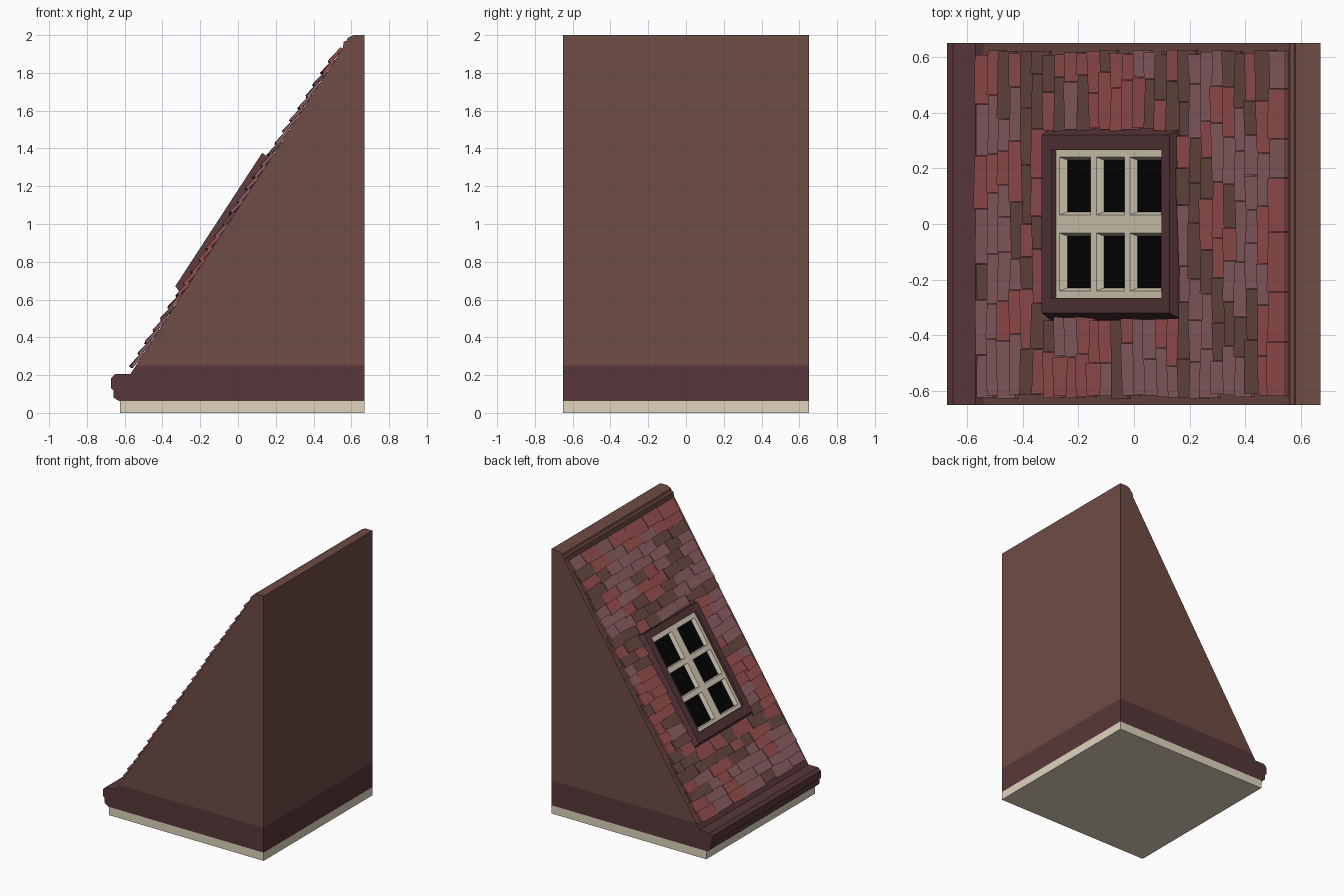
import bpy, bmesh, math, random
from mathutils import Vector, noise

if "Cube" in bpy.data.objects:
    bpy.data.objects.remove(bpy.data.objects["Cube"])

random.seed(4)
W = 0.65                                   # half depth of the roof piece
FOOT = Vector((-0.57, 0, 0.205))           # lower end of the roof slope
U = Vector((1.15, 0, 1.765)).normalized()  # direction up the slope
N = Vector((-U.z, 0, U.x))                 # outward slope normal


def mat(name, r, g, b):
    m = bpy.data.materials.new(name)
    m.diffuse_color = [(c / 255) ** 2.2 for c in (r, g, b)] + [1]
    m.use_nodes = True
    m.node_tree.nodes["Principled BSDF"].inputs["Base Color"].default_value = m.diffuse_color
    return m


WALL = mat("wall_brown", 110, 77, 70)
TRIM = mat("dark_trim", 88, 58, 60)
CREAM = mat("cream", 222, 211, 188)
BLACK = mat("glass", 12, 12, 12)
TILES = [mat("tile_brown", 104, 74, 67), mat("tile_red", 150, 80, 80),
         mat("tile_mauve", 138, 95, 99)]


def finish(bm, name, mats):
    bmesh.ops.recalc_face_normals(bm, faces=bm.faces)
    me = bpy.data.meshes.new(name)
    bm.to_mesh(me)
    bm.free()
    for m in mats:
        me.materials.append(m)
    ob = bpy.data.objects.new(name, me)
    bpy.context.collection.objects.link(ob)
    return ob


def extrude_profile(name, pts, m):
    """Side profile (x, z) swept across the full depth."""
    bm = bmesh.new()
    a = [bm.verts.new((x, -W, z)) for x, z in pts]
    b = [bm.verts.new((x, W, z)) for x, z in pts]
    bm.faces.new(a)
    bm.faces.new(b[::-1])
    for i in range(len(pts)):
        j = (i + 1) % len(pts)
        bm.faces.new((a[i], b[i], b[j], a[j]))
    return finish(bm, name, [m])


def on_slope(s, y, n):
    p = FOOT + U * s + N * n
    return Vector((p.x, y, p.z))


def rect_loft(bm, rects, cap=None):
    """Skin a chain of rectangles (s0, s1, y0, y1, height) lying on the slope."""
    rings = [[bm.verts.new(on_slope(s, y, n)) for s, y in
              ((s0, y0), (s1, y0), (s1, y1), (s0, y1))] for s0, s1, y0, y1, n in rects]
    for r, q in zip(rings, rings[1:]):
        for i in range(4):
            j = (i + 1) % 4
            bm.faces.new((r[i], r[j], q[j], q[i]))
    if cap is not None:
        bm.faces.new(rings[-1]).material_index = cap


# Base, dark skirt with the eave moulding, and the wedge with its ridge cap
extrude_profile("base", [(-0.625, 0), (0.67, 0), (0.67, 0.062), (-0.625, 0.062)], CREAM)
extrude_profile("eave_skirt", [
    (-0.625, 0.062), (-0.65, 0.075), (-0.66, 0.085), (-0.66, 0.12), (-0.672, 0.13),
    (-0.672, 0.185), (-0.65, 0.205), (-0.57, 0.205), (-0.541, 0.25),
    (0.67, 0.25), (0.67, 0.062)], TRIM)
extrude_profile("roof_wedge", [
    (-0.541, 0.25), (0.555, 1.932), (0.56, 1.965), (0.575, 1.97), (0.58, 1.985),
    (0.61, 2.0), (0.67, 2.0), (0.67, 0.25)], WALL)

# Window surround
S0, S1 = 0.585, 1.311
bm = bmesh.new()
rect_loft(bm, [(0.5, 1.362, -0.345, 0.345, 0.0), (0.52, 1.362, -0.32, 0.32, 0.055),
               (S0, S1, -0.265, 0.265, 0.055), (S0, S1, -0.265, 0.265, 0.005)])
finish(bm, "window_frame", [TRIM])

# Six panes, each with its share of the cream bars
bm = bmesh.new()
s_edges = [(S0, 0.83, 0.608, 0.812), (0.83, 1.052, 0.85, 1.034), (1.052, S1, 1.07, 1.275)]
for c0, c1, p0, p1 in s_edges:
    for ya, yb, qa, qb in ((0, 0.265, 0.033, 0.24), (-0.265, 0, -0.24, -0.033)):
        rect_loft(bm, [(c0, c1, ya, yb, 0.035), (p0, p1, qa, qb, 0.035),
                       (p0 + 0.005, p1 - 0.005, qa + 0.01, qb - 0.01, 0.005)], cap=1)
for f in bm.faces:
    f.normal_update()
finish(bm, "window_panes", [CREAM, BLACK])


# Overlapping roof tiles in courses
def tile(bm, s, y0, y1):
    a, b = s - random.uniform(0, 0.012), s + 0.088
    lift = random.uniform(0.022, 0.03)
    skew = random.uniform(-0.006, 0.006)
    v = []
    for drop in (0.0, 0.016):
        for p, y, n in ((a + skew, y0, lift), (a - skew, y1, lift),
                        (b, y1, 0.012), (b, y0, 0.012)):
            v.append(bm.verts.new(on_slope(p, y, n - drop)))
    k = noise.noise(Vector((s * 4.2, (y0 + y1) * 2.4, 3.7))) + random.uniform(-0.12, 0.12)
    idx = 0 if abs(k) < 0.12 else (1 if k > 0 else 2)
    for q in ((0, 1, 2, 3), (7, 6, 5, 4), (0, 4, 5, 1), (1, 5, 6, 2), (2, 6, 7, 3), (3, 7, 4, 0)):
        bm.faces.new([v[i] for i in q]).material_index = idx


bm = bmesh.new()
ROWS = 27
for r in range(ROWS):
    s = 0.045 + r * 1.925 / (ROWS - 1)
    beside = 0.44 < s < 1.34               # courses interrupted by the window
    spans = [(-0.62, -0.335), (0.335, 0.62)] if beside else [(-0.62, 0.62)]
    for lo, hi in spans:
        lo += random.uniform(-0.008, 0.012)
        hi += random.uniform(-0.012, 0.008)
        y = lo
        while y < hi - 0.01:
            end = y + random.uniform(0.11, 0.22)
            if hi - end < 0.08:
                end = hi
            tile(bm, s, y, end - 0.002)
            y = end
finish(bm, "roof_tiles", TILES)
